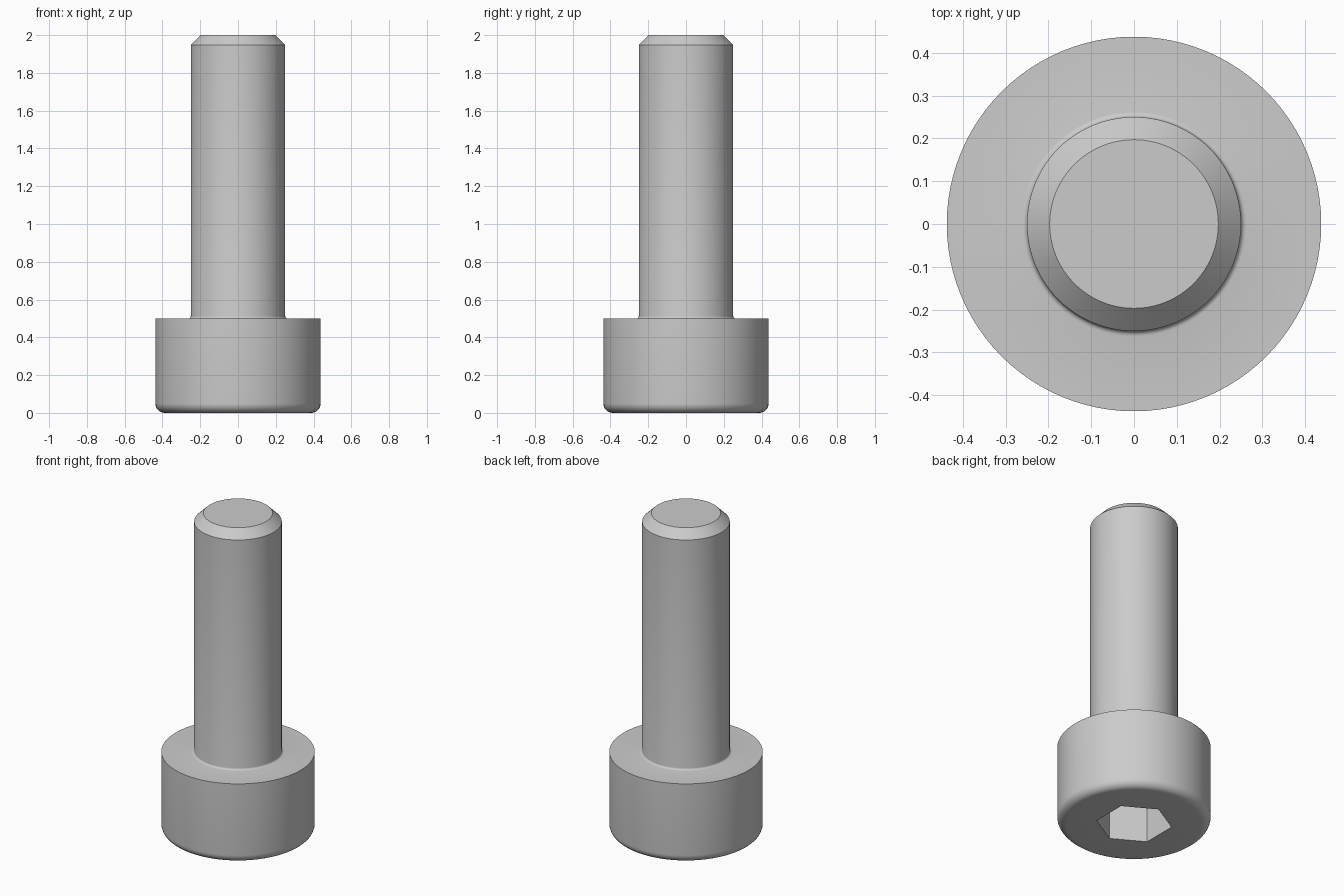
import bpy
import bmesh
from math import sin, cos, pi, radians

cube = bpy.data.objects.get("Cube")
if cube:
    bpy.data.objects.remove(cube, do_unlink=True)

SIDES = 96
HEAD_R, HEAD_H, RIM = 0.4375, 0.5, 0.05
SHAFT_R, NECK, TIP_R = 0.25, 0.0125, 0.197
HEX_R, HEX_DEPTH = 0.2165, 0.25

steel = bpy.data.materials.new("steel_grey")
steel.use_nodes = True
grey = (0.6, 0.6, 0.6, 1)
steel.diffuse_color = grey
steel.node_tree.nodes["Principled BSDF"].inputs["Base Color"].default_value = grey

bm = bmesh.new()


def ring(radius, z, sides=SIDES, turn=0.0):
    return [bm.verts.new((radius * cos(turn + 2 * pi * i / sides),
                          radius * sin(turn + 2 * pi * i / sides), z))
            for i in range(sides)]


def skin(low, high):
    n = len(low)
    for i in range(n):
        j = (i + 1) % n
        bm.faces.new((low[i], low[j], high[j], high[i]))


def loop_edges(verts):
    return [bm.edges.get((v, verts[i - 1])) for i, v in enumerate(verts)]


def arc(cx, cz, radius, start, end, steps):
    angles = [radians(start + (end - start) * i / steps) for i in range(steps + 1)]
    return [(cx + radius * cos(a), cz + radius * sin(a)) for a in angles]


# Outer profile: rounded rim, head, neck fillet, shaft, chamfered tip
profile = arc(HEAD_R - RIM, RIM, RIM, -90, 0, 8)
profile += [(HEAD_R, HEAD_H)]
profile += arc(SHAFT_R + NECK, HEAD_H + NECK, NECK, 270, 180, 4)
profile += [(SHAFT_R, 2 - (SHAFT_R - TIP_R)), (TIP_R, 2)]
rings = [ring(r, z) for r, z in profile]
for low, high in zip(rings, rings[1:]):
    skin(low, high)
bm.faces.new(rings[-1])

# Hexagonal socket in the underside of the head
mouth = ring(HEX_R, 0, 6, pi / 2)
floor = ring(HEX_R, HEX_DEPTH, 6, pi / 2)
skin(floor, mouth)
bm.faces.new(floor)
bmesh.ops.triangle_fill(bm, use_beauty=True,
                        edges=loop_edges(rings[0]) + loop_edges(mouth))
bmesh.ops.recalc_face_normals(bm, faces=bm.faces[:])

mesh = bpy.data.meshes.new("socket_head_bolt")
bm.to_mesh(mesh)
bm.free()
mesh.materials.append(steel)
bolt = bpy.data.objects.new("socket_head_bolt", mesh)
bpy.context.collection.objects.link(bolt)

# Smooth the round walls, keep the machined edges crisp
bpy.ops.object.select_all(action="DESELECT")
bolt.select_set(True)
bpy.context.view_layer.objects.active = bolt
bpy.ops.object.shade_smooth_by_angle(angle=radians(30))
